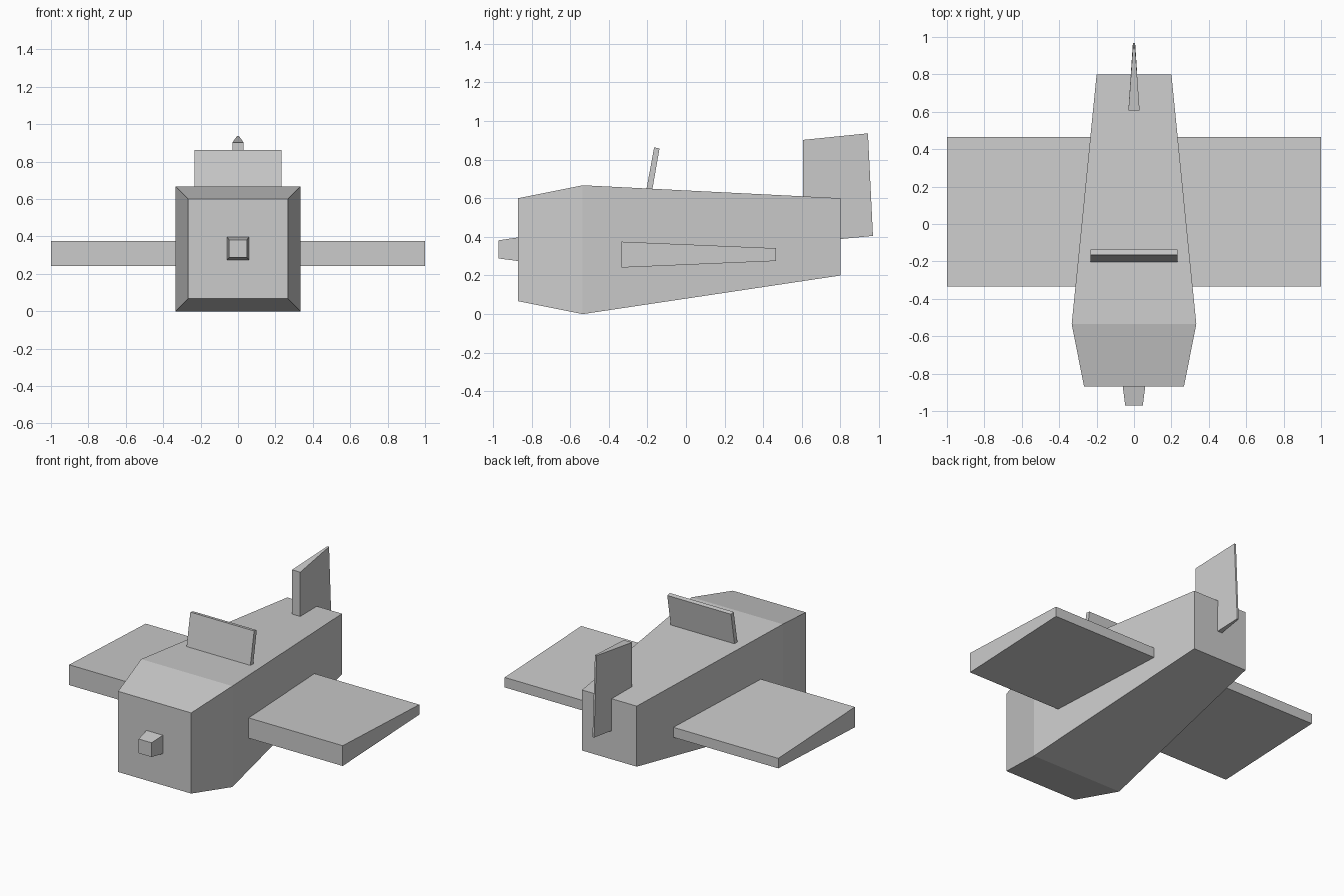
import bpy
import bmesh

if "Cube" in bpy.data.objects:
    bpy.data.objects.remove(bpy.data.objects["Cube"])


def build(name, sections):
    """Loft four-sided rings of points into one closed, flat-faced part."""
    bm = bmesh.new()
    rings = [[bm.verts.new(p) for p in ring] for ring in sections]
    for a, b in zip(rings, rings[1:]):
        for i in range(4):
            j = (i + 1) % 4
            bm.faces.new((a[i], a[j], b[j], b[i]))
    bm.faces.new(rings[0][::-1])
    bm.faces.new(rings[-1])
    bmesh.ops.recalc_face_normals(bm, faces=bm.faces)
    mesh = bpy.data.meshes.new(name)
    bm.to_mesh(mesh)
    bm.free()
    obj = bpy.data.objects.new(name, mesh)
    bpy.context.collection.objects.link(obj)
    return obj


def rect(y, half_x, z0, z1):
    """Upright rectangle across the body at depth y."""
    return [(-half_x, y, z0), (half_x, y, z0), (half_x, y, z1), (-half_x, y, z1)]


# Body: short taper to the nose, long taper to the tail
build("fuselage", [rect(-0.87, 0.267, 0.067, 0.60),
                   rect(-0.535, 0.333, 0.0, 0.667),
                   rect(0.80, 0.20, 0.20, 0.60)])

# Propeller hub
build("nose_hub", [rect(-0.97, 0.047, 0.288, 0.382),
                   rect(-0.87, 0.06, 0.275, 0.397)])

# Wing: one tapered slab passing through the body
build("wing", [rect(-0.335, 1.0, 0.241, 0.375),
               rect(0.465, 1.0, 0.275, 0.341)])

# Windshield: thin slab leaning back
windshield = [(-0.206, 0.64), (-0.176, 0.635), (-0.137, 0.858), (-0.165, 0.863)]
build("windshield", [[(x, y, z) for y, z in windshield] for x in (-0.233, 0.233)])

# Tail fin: wedge, thick in front and thin at the trailing edge
build("tail_fin", [
    [(-0.03, 0.607, 0.37), (0.03, 0.607, 0.37), (0.03, 0.607, 0.902), (-0.03, 0.607, 0.902)],
    [(-0.006, 0.968, 0.405), (0.006, 0.968, 0.405), (0.006, 0.942, 0.936), (-0.006, 0.942, 0.936)],
])
